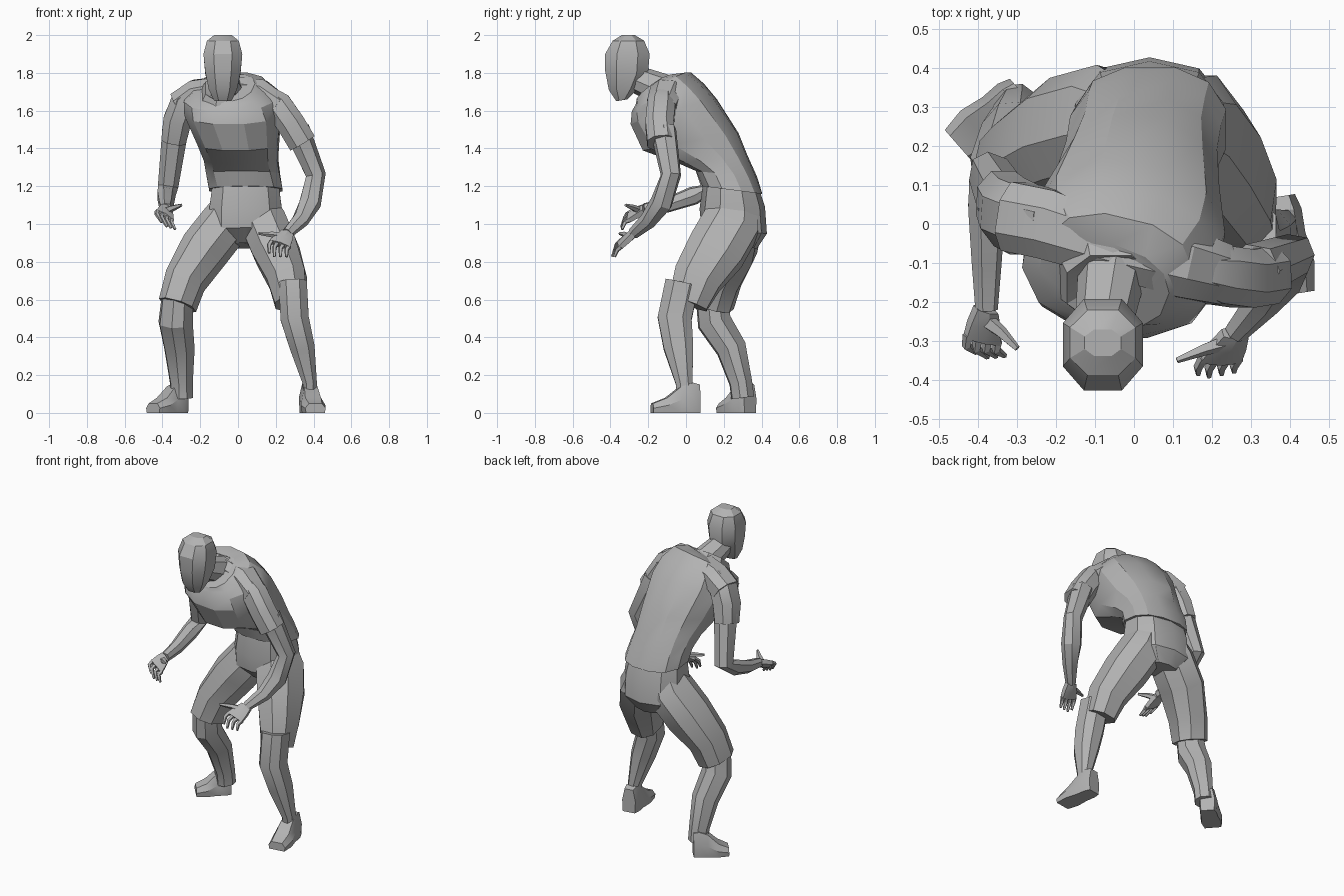
import bpy, bmesh, math
from mathutils import Vector

old = bpy.data.objects.get("Cube")
if old:
    bpy.data.objects.remove(old)

grey = bpy.data.materials.new("plain_grey")
grey.use_nodes = True
colour = (0.45, 0.45, 0.45, 1)
grey.diffuse_color = colour
grey.node_tree.nodes["Principled BSDF"].inputs["Base Color"].default_value = colour

UP = Vector((0, 0, 1))
FRONT = Vector((0, -1, 0))
WAIST = 1.2


def loft(name, rings, caps=True):
    """Skin a list of equal-length point rings."""
    bm = bmesh.new()
    loops = [[bm.verts.new(point) for point in ring] for ring in rings]
    count = len(loops[0])
    for lower, upper in zip(loops, loops[1:]):
        for i in range(count):
            j = (i + 1) % count
            bm.faces.new((lower[i], lower[j], upper[j], upper[i]))
    if caps:
        bm.faces.new(loops[0])
        bm.faces.new(loops[-1])
    bmesh.ops.recalc_face_normals(bm, faces=bm.faces)
    mesh = bpy.data.meshes.new(name)
    bm.to_mesh(mesh)
    bm.free()
    mesh.materials.append(grey)
    obj = bpy.data.objects.new(name, mesh)
    bpy.context.collection.objects.link(obj)
    bpy.ops.object.select_all(action="DESELECT")
    obj.select_set(True)
    bpy.context.view_layer.objects.active = obj
    bpy.ops.object.shade_smooth_by_angle(angle=math.radians(28))


def oval(centre, side, depth, sides):
    """Rounded-square cross-section."""
    def soften(value):
        return math.copysign(abs(value) ** 0.85, value)

    angles = [math.tau * (i + 0.5) / sides for i in range(sides)]
    return [centre + side * soften(math.cos(a)) + depth * soften(math.sin(a)) for a in angles]


def body(name, sections, x, lean=0, sides=10, caps=True):
    """Sections give front y and z, back y and z, and half width; x drifts with height."""
    rings = []
    for front_y, front_z, back_y, back_z, width in sections:
        front = Vector((x + lean * (front_z - WAIST), front_y, front_z))
        back = Vector((x + lean * (back_z - WAIST) / 3, back_y, back_z))
        depth = (front - back) / 2
        side = depth.cross(UP).normalized() * width
        rings.append(oval((front + back) / 2, side, depth * 1.05, sides))
    loft(name, rings, caps)


def limb(name, path, radii, facing=FRONT, deep=1, sides=8):
    """Tapered tube along a path; deep stretches it towards its facing."""
    points = [Vector(p) for p in path]
    rings = []
    for i, (point, radius) in enumerate(zip(points, radii)):
        after = points[min(i + 1, len(points) - 1)]
        before = points[max(i - 1, 0)]
        along = (after - before).normalized()
        side = along.cross(Vector(facing)).normalized()
        depth = side.cross(along)
        rings.append(oval(point, side * radius, depth * radius * deep, sides))
    loft(name, rings)


def foot(name, heel, toe):
    """Shoe with a flat sole, high ankle and low toe."""
    heel, toe = Vector(heel), Vector(toe)
    across = (toe - heel).cross(UP).normalized()
    rings = []
    for t, width, height in ((0, .04, .15), (.15, .05, .16), (.4, .05, .14), (.7, .06, .08), (1, .05, .05)):
        middle = heel.lerp(toe, t)
        side = across * width
        half = [(side, 0), (side * 1.1, height / 2), (side * .7, height)]
        rings.append([middle - s + UP * h for s, h in half]
                     + [middle + s + UP * h for s, h in reversed(half)])
    loft(name, rings)


def hand(label, wrist, knuckle, across, curl, thumb_tip):
    """Palm, four curled fingers and a thumb."""
    wrist, knuckle, across = Vector(wrist), Vector(knuckle), Vector(across)
    curl, thumb_tip = Vector(curl), Vector(thumb_tip)
    palm = knuckle - wrist
    thick = palm.cross(across).normalized() * .025
    loft(label + "_palm", [
        oval(wrist, across * .6, thick, 6),
        oval(wrist + palm / 2, across * .85, thick, 6),
        oval(knuckle, across, thick * .8, 6)])
    for i in range(4):
        base = knuckle + across * (i - 1.5) / 2 - palm * .1
        reach = 1 - abs(i - 1) / 8
        bend = base + palm * reach * .4
        limb(f"{label}_finger_{i + 1}", (base, bend, bend + curl * reach),
             (.014, .012, .007), across, sides=5)
    root = wrist + palm * .3
    limb(label + "_thumb", (root, root.lerp(thumb_tip, .5) - palm * .05, thumb_tip),
         (.022, .016, .008), UP, sides=5)


# Head, neck and collar
body("head", [
    (-.37, 1.65, -.31, 1.66, .05),
    (-.41, 1.71, -.25, 1.72, .08),
    (-.43, 1.81, -.2, 1.79, .1),
    (-.43, 1.9, -.19, 1.9, .11),
    (-.39, 1.97, -.22, 1.97, .09),
    (-.34, 2, -.27, 2, .05)], x=-.08, sides=8)
limb("neck", [(-.05, -.08, 1.69), (-.08, -.27, 1.77)], (.09, .07))
body("collar", [
    (-.25, 1.6, -.03, 1.77, .14),
    (-.25, 1.65, -.08, 1.79, .12),
    (-.22, 1.64, -.1, 1.76, .09)], x=-.06, sides=8, caps=False)

# Shirt, leaning forward with a turned chest
body("shirt", [
    (.09, 1.2, .4, 1.16, .2),
    (.06, 1.28, .37, 1.25, .2),
    (-.03, 1.32, .32, 1.36, .2),
    (-.22, 1.39, .27, 1.48, .22),
    (-.28, 1.53, .15, 1.66, .26),
    (-.27, 1.6, .08, 1.74, .25),
    (-.25, 1.63, .01, 1.8, .2),
    (-.24, 1.65, -.07, 1.79, .14)], x=.04, lean=-.27, sides=12)
limb("shoulders", [(-.31, .02, 1.63), (-.22, 0, 1.69), (-.05, -.06, 1.72),
                   (.12, -.1, 1.69), (.22, -.13, 1.62)],
     (.08, .08, .07, .08, .07), deep=1.2)

# Shorts
body("shorts_hips", [
    (.1, 1.24, .37, 1.22, .18),
    (.08, 1.08, .41, 1.09, .2),
    (.09, .98, .42, .95, .2),
    (.17, .9, .37, .87, .11)], x=.04)
limb("left_shorts_leg", [(.11, .26, 1.1), (.14, .24, 1), (.2, .16, .86), (.26, .06, .71), (.28, .01, .58)],
     (.1, .13, .13, .11, .09), deep=1.25)
limb("right_shorts_leg", [(-.03, .26, 1.1), (-.07, .26, 1), (-.18, .23, .86), (-.28, .17, .7), (-.32, .14, .57)],
     (.1, .13, .13, .11, .1), facing=(-.3, -1, 0), deep=1.15)

# Lower legs
limb("left_lower_leg", [(.29, -.02, .69), (.3, -.06, .5), (.34, -.04, .35), (.38, -.01, .16), (.38, 0, .08)],
     (.08, .08, .07, .04, .04), deep=1.2)
limb("right_lower_leg", [(-.32, .13, .64), (-.33, .15, .48), (-.31, .24, .34), (-.3, .29, .16), (-.3, .3, .08)],
     (.08, .09, .08, .06, .06), facing=(-.6, -.8, 0))
foot("left_foot", (.37, .07, 0), (.41, -.18, 0))
foot("right_foot", (-.29, .34, 0), (-.45, .2, 0))

# Sleeves
limb("left_sleeve", [(.15, -.12, 1.68), (.21, -.13, 1.63), (.28, -.14, 1.53), (.34, -.13, 1.43)],
     (.06, .08, .08, .08))
limb("right_sleeve", [(-.22, 0, 1.71), (-.28, .01, 1.65), (-.32, .03, 1.55), (-.34, .06, 1.44)],
     (.06, .08, .08, .07), deep=1.2)

# Bare arms
limb("left_arm", [(.31, -.12, 1.5), (.41, -.08, 1.26), (.38, -.13, 1.11), (.33, -.2, 1.02), (.26, -.28, .95)],
     (.07, .055, .06, .045, .03), sides=7)
limb("right_arm", [(-.33, .05, 1.5), (-.37, .13, 1.2), (-.38, .04, 1.15), (-.38, -.1, 1.1), (-.38, -.22, 1.08)],
     (.07, .055, .05, .04, .03), facing=(0, -.6, .8), sides=7)

# Hands
hand("left", wrist=(.26, -.28, .95), knuckle=(.22, -.35, .89), across=(.06, 0, -.02),
     curl=(0, -.02, -.05), thumb_tip=(.11, -.35, .95))
hand("right", wrist=(-.38, -.22, 1.08), knuckle=(-.39, -.3, 1.04), across=(.05, -.01, -.03),
     curl=(.03, -.02, -.05), thumb_tip=(-.3, -.32, 1.1))
